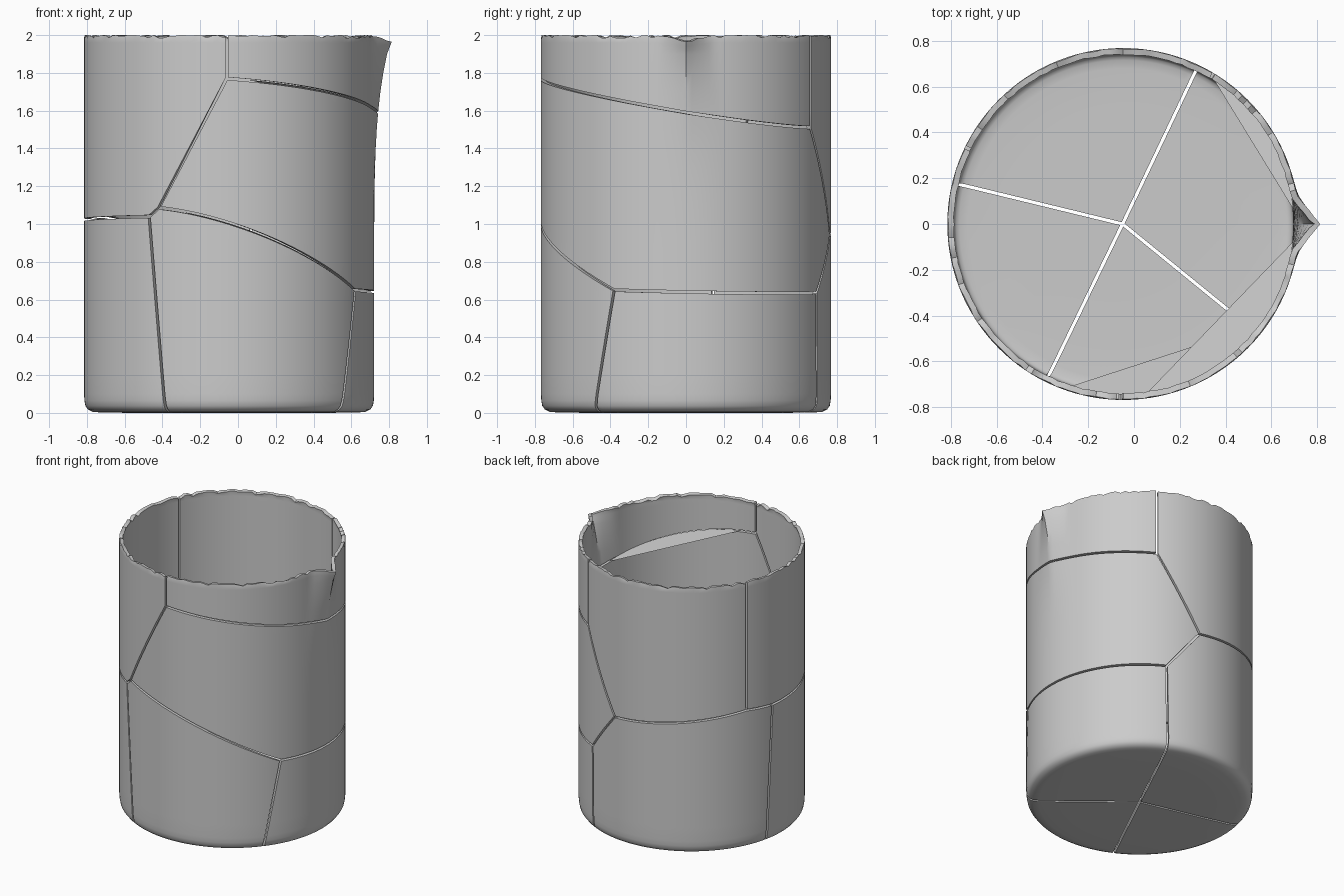
import bpy, bmesh, math, random
from mathutils import Vector as V

if "Cube" in bpy.data.objects:
    bpy.data.objects.remove(bpy.data.objects["Cube"])

random.seed(4)
CX, R, SEG, WALL, GAP = -0.047, 0.768, 160, 0.026, 0.007


def wall_point(a, r, z, chip=0.0):
    """Point on the vessel wall, with the pouring lip growing out towards +x."""
    d = abs((a + math.pi) % (2 * math.pi) - math.pi)
    if z > 0.7:
        width = 0.19 + 0.16 * (2 - z)
        w = max(0, 1 - d / width) ** 1.4
        r += 0.094 * ((z - 0.7) / 1.3) ** 4 * w
        if z > 1.9:
            z -= 0.035 * w * (z - 1.9) / 0.1
    return V((CX + r * math.cos(a), r * math.sin(a), z - chip))


def vessel_sheet():
    """Single skin of the vessel: flat base, rounded heel, straight wall."""
    bm = bmesh.new()
    profile = [(0.25, 0), (0.5, 0), (0.68, 0.002), (0.722, 0.006), (0.747, 0.018),
               (0.761, 0.037), (0.766, 0.065)]
    profile += [(R, 0.1 + 1.8 * i / 18) for i in range(19)]
    profile += [(R, 1.93), (R, 1.96), (R, 1.98), (R, 2.0)]
    rings = []
    for r, z in profile:
        ring = []
        for i in range(SEG):
            top = z > 1.99
            chip = random.choice((0, 0, 0.003, 0.006, 0.014)) if top else 0
            rr = r - (random.uniform(0, 0.006) if top else 0)
            ring.append(bm.verts.new(wall_point(2 * math.pi * i / SEG, rr, z, chip)))
        rings.append(ring)
    pole = bm.verts.new((CX, 0, 0))
    for i in range(SEG):
        j = (i + 1) % SEG
        bm.faces.new((pole, rings[0][j], rings[0][i]))
        for lo, hi in zip(rings, rings[1:]):
            bm.faces.new((lo[i], lo[j], hi[j], hi[i]))
    bm.normal_update()
    return bm


# Crack junctions on the wall
O = (-0.05, 0, 0)
J1, J2, J3 = (-0.06, -0.77, 1.77), (-0.42, -0.67, 1.085), (-0.47, -0.64, 1.04)
J4, J5, J6 = (0.62, -0.38, 0.65), (0.29, 0.69, 0.635), (0.056, 0.76, 0.94)
J7, J8, J9 = (0.35, 0.66, 1.51), (-0.74, 0.337, 1.04), (-0.80, 0.125, 1.02)

# Shards: name and a point inside each
shards = {
    "lower_right_shard": (0.72, 0, 0.3), "lower_back_shard": (-0.3, 0.7, 0.4),
    "lower_left_shard": (-0.7, -0.4, 0.5), "lower_front_shard": (0.1, -0.75, 0.4),
    "middle_right_shard": (0.6, -0.4, 1.1), "lip_shard": (0.6, -0.4, 1.85),
    "upper_left_shard": (-0.6, -0.5, 1.6), "upper_back_shard": (-0.3, 0.7, 1.6),
}
B1, B2, B3, B4, MR, UR, ULF, ULB = shards

# Crack planes: the two shards they part and three points
cracks = [
    (B1, B2, O, (0.27, 0.67, 0), J5),
    (B2, B3, O, (-0.77, 0.175, 0), J9),
    (B3, B4, O, (-0.38, -0.68, 0), J3),
    (B4, B1, O, (0.54, -0.48, 0), J4),
    (B1, MR, J4, J5, (0.72, 0, 0.64)),
    (B4, MR, J2, J4, (0.16, -0.74, 0.93)),
    (UR, MR, J1, J7, (0.74, 0, 1.59)),
    (ULF, UR, J1, (-0.06, -0.77, 2), (0, 0.5, 1.5)),
    (ULB, UR, J7, (0.35, 0.66, 2), (-0.05, 0, 1.5)),
    (ULF, ULB, J8, (-0.74, 0.337, 2), (-0.05, 0, 1.5)),
    (ULF, MR, J1, J2, (-0.42, 0.6, 1.085)),
    (ULF, B4, J2, J3, (-0.42, 0.5, 1.085)),
    (ULF, B3, J3, J9, (-0.05, 0, 1.03)),
    (ULF, B2, J8, J9, (-0.05, 0, 1.03)),
    (ULB, B2, J6, J8, (-0.05, 0, 1.0)),
    (ULB, MR, J7, J6, (-0.2, 0, 1.1)),
    (MR, B2, J5, J6, (-0.2, 0, 0.8)),
]


def plane_normal(p, q, r):
    return (V(q) - V(p)).cross(V(r) - V(p)).normalized()


def add_object(name, bm):
    me = bpy.data.meshes.new(name)
    bm.to_mesh(me)
    bm.free()
    ob = bpy.data.objects.new(name, me)
    bpy.context.collection.objects.link(ob)
    return ob


# Cut every shard from the skin and give it thickness
sheet = vessel_sheet()
for name, inside in shards.items():
    bm = sheet.copy()
    for a, b, p, q, r in cracks:
        if name not in (a, b):
            continue
        n = plane_normal(p, q, r)
        if n.dot(V(inside) - V(p)) < 0:
            n = -n
        bmesh.ops.bisect_plane(bm, geom=bm.verts[:] + bm.edges[:] + bm.faces[:], dist=1e-5,
                               plane_co=V(p) + n * GAP, plane_no=n, clear_inner=True)
    ob = add_object(name, bm)
    mod = ob.modifiers.new("wall", "SOLIDIFY")
    mod.thickness, mod.offset = WALL, -1
    bpy.ops.object.select_all(action="DESELECT")
    ob.select_set(True)
    bpy.context.view_layer.objects.active = ob
    bpy.ops.object.modifier_apply(modifier=mod.name)
    bpy.ops.object.shade_smooth_by_angle(angle=math.radians(35))
sheet.free()


# Flat slivers spanning the inside of the wall along two cracks
def sliver(name, a0, a1, p, q, r):
    n = plane_normal(p, q, r)
    bm = bmesh.new()
    ring = []
    for i in range(25):
        a = math.radians(a0 + (a1 - a0) * i / 24)
        x, y = CX + 0.745 * math.cos(a), 0.745 * math.sin(a)
        z = p[2] - (n.x * (x - p[0]) + n.y * (y - p[1])) / n.z
        ring.append(bm.verts.new((x, y, z + 0.006)))
    bm.faces.new(ring)
    add_object(name, bm)


sliver("upper_front_sliver", -82, -6, J1, J7, (0.74, 0, 1.59))
sliver("upper_back_sliver", 5, 58, J1, J7, (0.74, 0, 1.59))
sliver("lower_front_sliver", -108, -36, J2, J4, (0.16, -0.74, 0.93))
